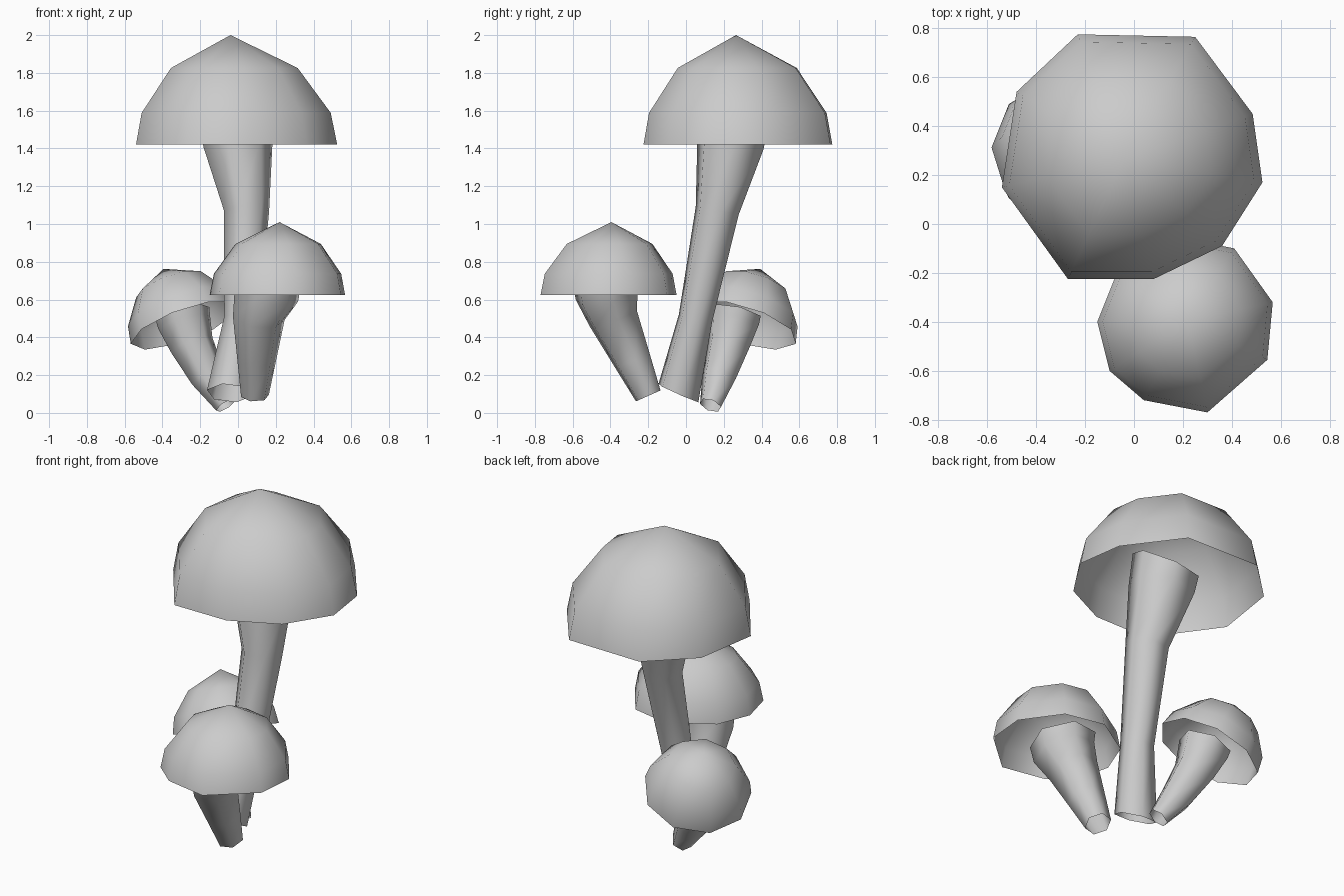
import bpy, bmesh
from math import cos, sin, pi, radians
from mathutils import Vector

old = bpy.data.objects.get("Cube")
if old:
    bpy.data.objects.remove(old, do_unlink=True)

grey = bpy.data.materials.new("plain_grey")
grey.use_nodes = True
grey.diffuse_color = (0.6, 0.6, 0.6, 1)
grey.node_tree.nodes["Principled BSDF"].inputs["Base Color"].default_value = (0.6, 0.6, 0.6, 1)


def finish(name, bm):
    bmesh.ops.recalc_face_normals(bm, faces=bm.faces[:])
    mesh = bpy.data.meshes.new(name)
    bm.to_mesh(mesh)
    bm.free()
    obj = bpy.data.objects.new(name, mesh)
    bpy.context.collection.objects.link(obj)
    mesh.materials.append(grey)
    bpy.ops.object.select_all(action='DESELECT')
    obj.select_set(True)
    bpy.context.view_layer.objects.active = obj
    bpy.ops.object.shade_smooth_by_angle(angle=radians(65))


def bridge(bm, a, b):
    n = len(a)
    for i in range(n):
        bm.faces.new((a[i], a[(i + 1) % n], b[(i + 1) % n], b[i]))


def cap(name, center, axis, outline, height):
    """Hollow faceted dome over an irregular outline, open underneath."""
    center = Vector(center)
    turn = Vector((0, 0, 1)).rotation_difference(Vector(axis))
    bm = bmesh.new()

    def place(x, y, z):
        return bm.verts.new(center + turn @ Vector((x, y, z)))

    rings = [[place(x * s, y * s, h * height) for x, y in outline]
             for s, h in ((1, 0), (0.94, 0.29), (0.63, 0.7))]
    bridge(bm, rings[0], rings[1])
    bridge(bm, rings[1], rings[2])
    tip = place(0, 0, height)
    for a, b in zip(rings[2], rings[2][1:] + rings[2][:1]):
        bm.faces.new((a, b, tip))
    finish(name, bm)


def stem(name, path, base_dir, top_dir, sides=6):
    """Bent open tube through (x, y, z, radius) stations."""
    pts = [Vector(p[:3]) for p in path]
    bm = bmesh.new()
    rings = []
    for i, p in enumerate(pts):
        if i == 0:
            d = Vector(base_dir)
        elif i == len(pts) - 1:
            d = Vector(top_dir)
        else:
            d = pts[i + 1] - pts[i - 1]
        turn = Vector((0, 0, 1)).rotation_difference(d)
        r = path[i][3]
        rings.append([bm.verts.new(p + turn @ Vector((r * cos(a), r * sin(a), 0)))
                      for a in (2 * pi * k / sides + 0.2 for k in range(sides))])
    for a, b in zip(rings, rings[1:]):
        bridge(bm, a, b)
    finish(name, bm)


def around(points, cx, cy):
    return [(x - cx, y - cy) for x, y in points]


up = (0, 0, 1)

# Tall mushroom
tall_rim = [(-.54, .15), (-.27, -.225), (.08, -.225), (.36, -.09), (.525, .17),
            (.485, .45), (.25, .765), (-.23, .775), (-.48, .54)]
cap("tall_cap", (-.04, .265, 1.42), up, around(tall_rim, -.04, .265), .58)
stem("tall_stem", [(-.045, -.04, .105, .122), (.02, .05, .5, .095), (.045, .165, 1.07, .122),
                   (0, .235, 1.42, .187), (-.01, .26, 1.57, .2)], (.05, .4, .9), (-.1, .45, .87))

# Front mushroom
front_rim = [(-.15, -.4), (-.1, -.6), (.04, -.72), (.3, -.77), (.545, -.555),
             (.567, -.32), (.41, -.1), (.17, -.05), (-.07, -.2)]
cap("front_cap", (.22, -.395, .625), up, around(front_rim, .22, -.395), .385)
stem("front_stem", [(.09, -.2, .09, .075), (.1, -.285, .28, .105), (.11, -.385, .5, .14),
                    (.15, -.42, .62, .175), (.155, -.425, .7, .185)], (0, -.4, .9), (.1, -.15, .97))

# Leaning mushroom
lean = (-.33, .28, .9)
lean_rim = [(.3 * cos(2 * pi * (k + .5) / 9), .3 * sin(2 * pi * (k + .5) / 9)) for k in range(9)]
cap("leaning_cap", (-.285, .3, .465), lean, lean_rim, .33)
stem("leaning_stem", [(-.065, .13, .04, .06), (-.16, .175, .19, .095), (-.245, .225, .36, .12),
                      (-.285, .25, .48, .145), (-.295, .255, .53, .15)], (-.5, .3, .8), (-.25, .2, .95))
